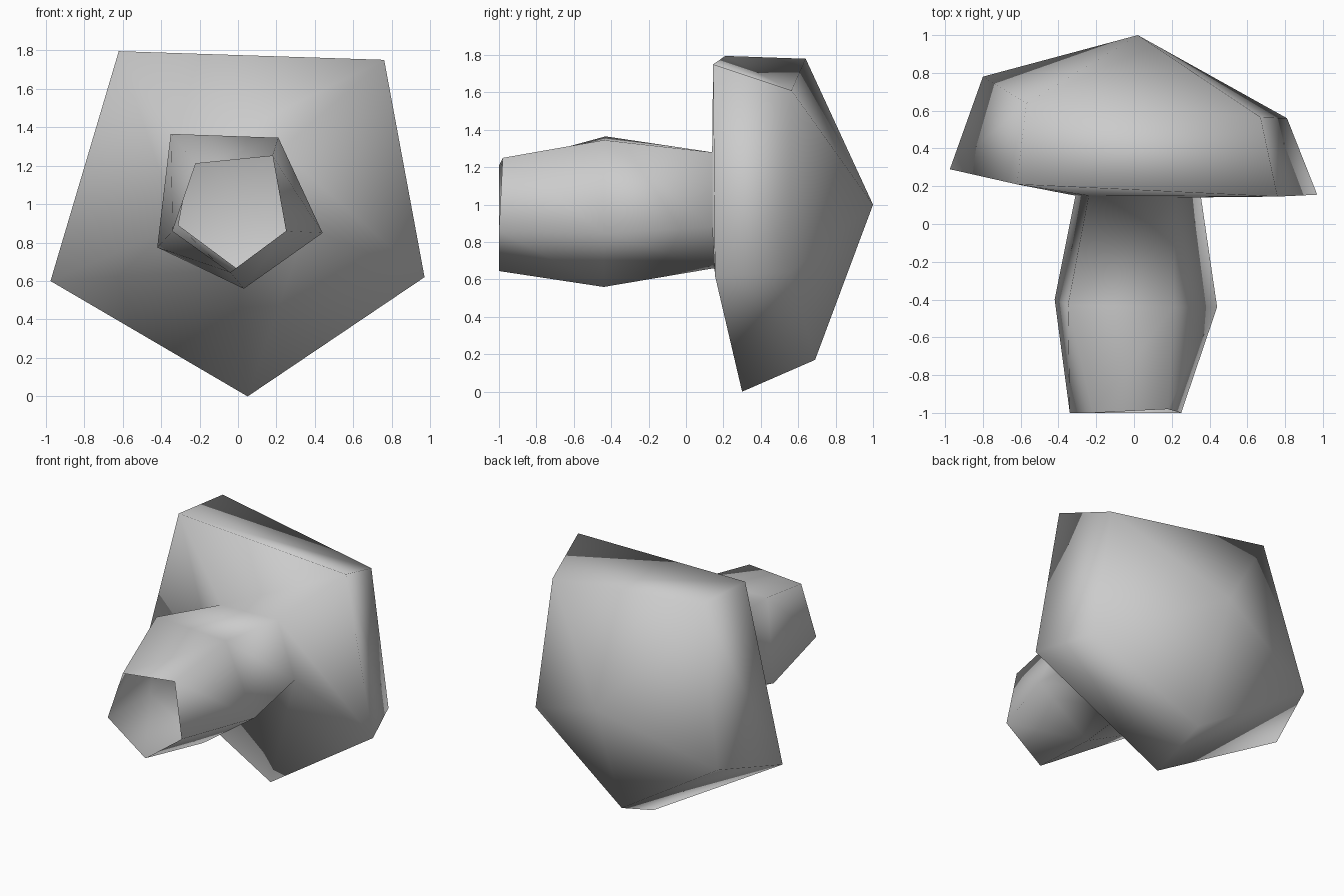
import bpy
import bmesh

default_cube = bpy.data.objects.get("Cube")
if default_cube:
    bpy.data.objects.remove(default_cube, do_unlink=True)


def flat_material(name, colour):
    material = bpy.data.materials.new(name)
    material.use_nodes = True
    material.diffuse_color = colour
    shader = material.node_tree.nodes["Principled BSDF"]
    shader.inputs["Base Color"].default_value = colour
    return material


def bridge(bm, lower, upper):
    """Join two rings of equal size with a band of quads."""
    count = len(lower)
    for i in range(count):
        j = (i + 1) % count
        bm.faces.new((lower[i], lower[j], upper[j], upper[i]))


def close_to_point(bm, ring, point):
    """Fan a ring into a single tip."""
    tip = bm.verts.new(point)
    for i, vert in enumerate(ring):
        bm.faces.new((vert, ring[(i + 1) % len(ring)], tip))


# Irregular five-sided cross-sections, clockwise from the upper -x corner
stem_end = [(-.22, -1, 1.21), (.18, -.98, 1.25), (.25, -1, .86),
            (-.04, -1, .645), (-.34, -1, .86)]
stem_bulge = [(-.35, -.43, 1.365), (.21, -.44, 1.345), (.44, -.44, .85),
              (.03, -.44, .56), (-.42, -.4, .775)]
stem_base = [(-.24, .15, 1.26), (.22, .14, 1.28), (.355, .14, .88),
             (0, .15, .66), (-.31, .15, .89)]
cap_rim = [(-.62, .21, 1.795), (.76, .145, 1.75), (.97, .155, .62),
           (.05, .3, 0), (-.975, .29, .6)]
cap_shoulder = [(-.57, .64, 1.78), (.67, .565, 1.61), (.81, .56, .64),
                (.03, .69, .17), (-.8, .78, .7)]
cap_tip = (.02, 1, 1)

# One continuous shell: open hollow stem, cap underside, cap side and crown
bm = bmesh.new()
sections = [stem_end, stem_bulge, stem_base, cap_rim, cap_shoulder]
rings = [[bm.verts.new(point) for point in section] for section in sections]
for lower, upper in zip(rings, rings[1:]):
    bridge(bm, lower, upper)
close_to_point(bm, rings[-1], cap_tip)
for face in bm.faces:
    face.smooth = True

mesh = bpy.data.meshes.new("mushroom_shell")
bm.to_mesh(mesh)
bm.free()
mesh.materials.append(flat_material("plain_grey", (.6, .6, .6, 1)))
mushroom = bpy.data.objects.new("mushroom_shell", mesh)
bpy.context.collection.objects.link(mushroom)
